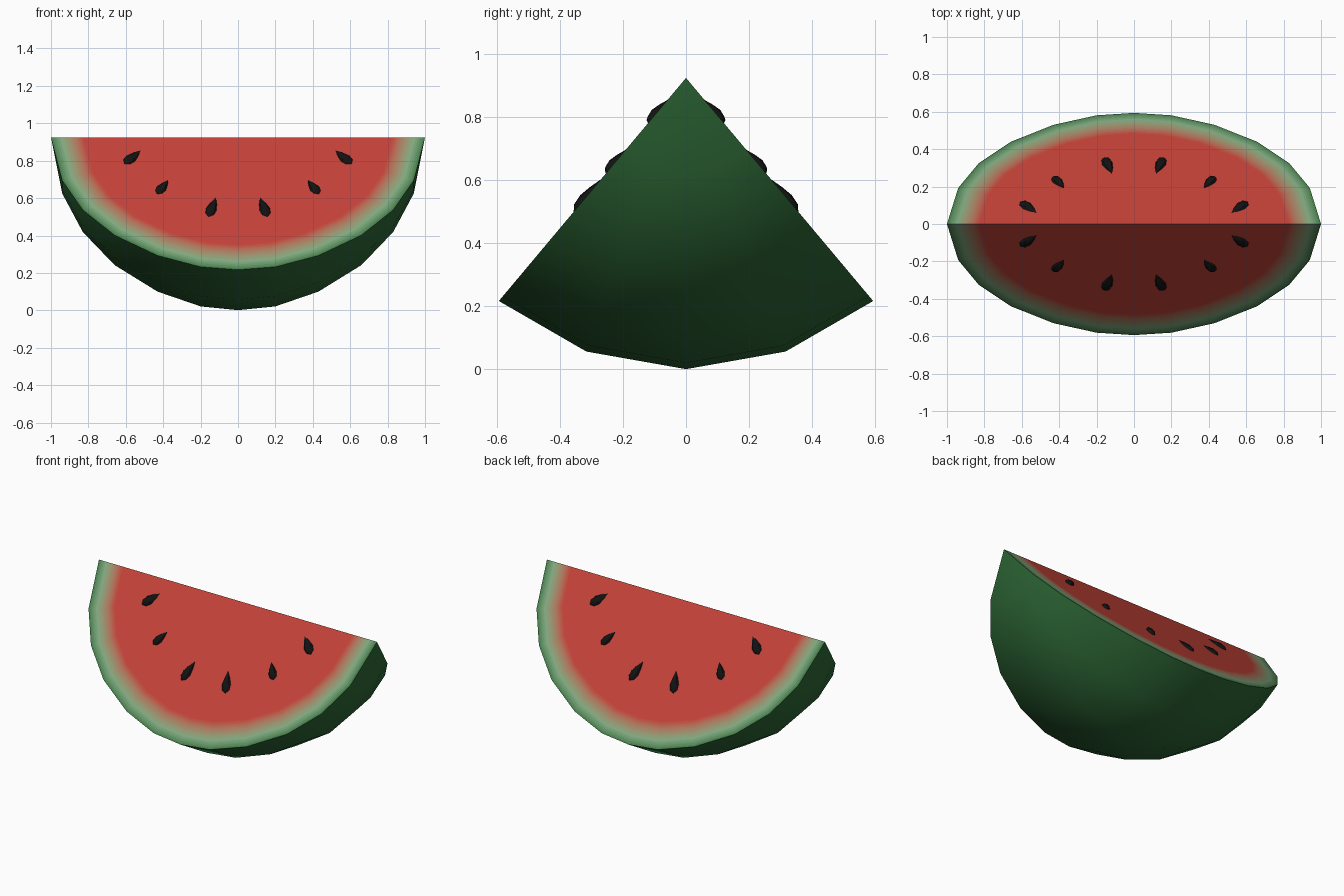
import bpy, bmesh, math
from mathutils import Vector, Matrix

if "Cube" in bpy.data.objects:
    bpy.data.objects.remove(bpy.data.objects["Cube"])

H = 0.925                    # height of the straight top edge
HALF = math.radians(40)      # half of the wedge angle
RIM = [(-1, 0), (-.94, .3), (-.83, .506), (-.66, .683), (-.43, .825), (-.2, .904),
       (0, .924), (.2, .904), (.43, .825), (.66, .683), (.83, .506), (.94, .3), (1, 0)]
STEPS, DEPTH = 14, 0.17      # colour bands between rind and flesh

GREEN, PALE, RED = (.045, .19, .055), (.22, .41, .22), (.55, .055, .04)


def material(name, rgb):
    m = bpy.data.materials.new(name)
    m.diffuse_color = (*rgb, 1)
    m.use_nodes = True
    m.node_tree.nodes["Principled BSDF"].inputs["Base Color"].default_value = m.diffuse_color
    return m


def mix(a, b, t):
    return tuple(p + (q - p) * t for p, q in zip(a, b))


def band_colour(d):
    return mix(GREEN, PALE, d / .055) if d < .055 else mix(PALE, RED, (d - .055) / (DEPTH - .055))


def point(x, r, a):
    return Vector((x, r * math.sin(a), H - r * math.cos(a)))


def make_object(name, bm, mats, angle):
    bmesh.ops.remove_doubles(bm, verts=bm.verts, dist=1e-5)
    bmesh.ops.recalc_face_normals(bm, faces=bm.faces)
    mesh = bpy.data.meshes.new(name)
    bm.to_mesh(mesh)
    bm.free()
    for m in mats:
        mesh.materials.append(m)
    ob = bpy.data.objects.new(name, mesh)
    bpy.context.collection.objects.link(ob)
    bpy.ops.object.select_all(action='DESELECT')
    ob.select_set(True)
    bpy.context.view_layer.objects.active = ob
    bpy.ops.object.shade_smooth_by_angle(angle=math.radians(angle))
    return ob


# wedge: rind shell plus two banded cut faces
bm = bmesh.new()


def face(pts, mat):
    pts = [p for i, p in enumerate(pts) if (p - pts[i - 1]).length > 1e-5]
    bm.faces.new([bm.verts.new(p) for p in pts]).material_index = mat


def ring(d):
    return [(x * (1 - d), r * (1 - d / .924)) for x, r in RIM]


for p, q in zip(RIM, RIM[1:]):
    for k in range(4):
        a, b = -HALF + HALF / 2 * k, -HALF + HALF / 2 * (k + 1)
        face([point(*p, a), point(*q, a), point(*q, b), point(*p, b)], 0)
for a in (-HALF, HALF):
    for s in range(STEPS):
        outer, inner = ring(DEPTH * s / STEPS), ring(DEPTH * (s + 1) / STEPS)
        for i in range(len(RIM) - 1):
            face([point(*outer[i], a), point(*outer[i + 1], a),
                  point(*inner[i + 1], a), point(*inner[i], a)], s + 1)
    face([point(*p, a) for p in ring(DEPTH)], STEPS + 1)

mats = [material("rind", (.026, .135, .036))]
mats += [material(f"band_{s}", band_colour(DEPTH * (s + .5) / STEPS)) for s in range(STEPS)]
mats.append(material("flesh", RED))
make_object("melon_wedge", bm, mats, 35)

# seeds: flattened teardrops, tip and base given as front view x, z, then width
SEEDS = [((.52, .855), (.608, .783), .06), ((.373, .697), (.433, .622), .054),
         ((.118, .603), (.158, .5), .058)]
PROFILE = [(0, 0), (.3, .6), (.6, 1), (.85, .8), (1, 0)]
SIDES = 8
black = material("seed", (.006, .006, .006))
for face_name, side in (("front", -1), ("back", 1)):
    a = side * HALF
    normal = Vector((0, side * math.cos(HALF), math.sin(HALF)))
    for hand in (-1, 1):
        for n, (tip, base, width) in enumerate(SEEDS):
            t, b = (point(hand * x, (H - z) / math.cos(HALF), a) for x, z in (tip, base))
            across = (b - t).normalized().cross(normal)
            bm = bmesh.new()
            rings = [[bm.verts.new(t.lerp(b, u)
                                   + across * (r * width / 2 * math.cos(math.tau * k / SIDES))
                                   + normal * (r * .018 * math.sin(math.tau * k / SIDES)))
                      for k in range(SIDES)] for u, r in PROFILE]
            for lo, hi in zip(rings, rings[1:]):
                for k in range(SIDES):
                    j = (k + 1) % SIDES
                    bm.faces.new((lo[k], lo[j], hi[j], hi[k]))
            make_object(f"seed_{face_name}_{'left' if hand < 0 else 'right'}_{n + 1}", bm, [black], 40)
